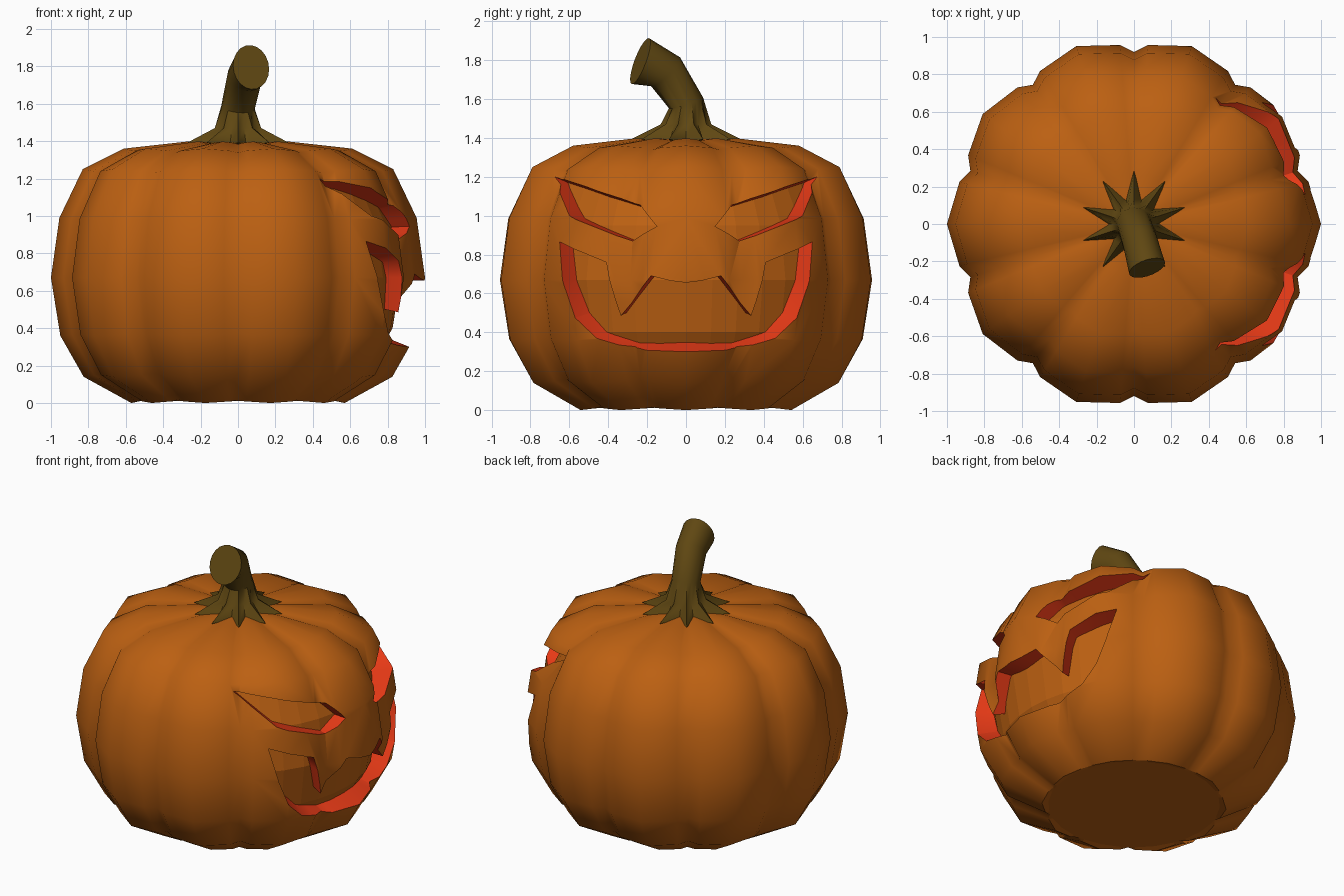
import bpy, bmesh, math
from mathutils import Vector
from mathutils.bvhtree import BVHTree

if "Cube" in bpy.data.objects:
    bpy.data.objects.remove(bpy.data.objects["Cube"])

MID = 0.67  # height of the widest part


def material(name, rgb):
    m = bpy.data.materials.new(name)
    m.diffuse_color = (*rgb, 1)
    m.use_nodes = True
    m.node_tree.nodes["Principled BSDF"].inputs["Base Color"].default_value = m.diffuse_color
    return m


ORANGE = material("pumpkin_orange", (0.50, 0.117, 0.006))
RED = material("glowing_red", (0.80, 0.042, 0.008))
BROWN = material("stem_brown", (0.115, 0.063, 0.006))


def make_object(name, bm, mats):
    bmesh.ops.recalc_face_normals(bm, faces=bm.faces)
    me = bpy.data.meshes.new(name)
    bm.to_mesh(me)
    bm.free()
    for m in mats:
        me.materials.append(m)
    ob = bpy.data.objects.new(name, me)
    bpy.context.collection.objects.link(ob)
    return ob


def loft(rings):
    """Closed solid through equally long point rings."""
    bm = bmesh.new()
    vs = [[bm.verts.new(p) for p in ring] for ring in rings]
    n = len(vs[0])
    for a, b in zip(vs, vs[1:]):
        for i in range(n):
            j = (i + 1) % n
            bm.faces.new((a[i], a[j], b[j], b[i]))
    bm.faces.new(vs[0])
    bm.faces.new(vs[-1])
    return bm


def smooth(ob, angle):
    bpy.ops.object.select_all(action='DESELECT')
    ob.select_set(True)
    bpy.context.view_layer.objects.active = ob
    bpy.ops.object.shade_smooth_by_angle(angle=math.radians(angle))


# ribbed body: radius, height, groove strength
profile = [(0.53, 0.012, 0), (0.57, 0.0, 0.7), (0.825, 0.14, 1), (0.95, 0.36, 1),
           (1.0, 0.67, 1), (0.955, 0.99, 1), (0.83, 1.25, 1), (0.61, 1.36, 0.9),
           (0.27, 1.398, 0.6), (0.06, 1.39, 0)]
rib = [(-18, 0.92), (-13.5, 0.96), (0, 1.0), (13.5, 0.96)]
rings = []
for r, z, g in profile:
    ring = []
    for k in range(10):
        for da, f in rib:
            a = math.radians(36 * k + da)
            s = 1 - (1 - f) * g
            sz = 1 - (1 - f) * g * 0.45
            ring.append((r * s * math.cos(a), r * s * math.sin(a), MID + (z - MID) * sz))
    rings.append(ring)
bm = loft(rings)
tree = BVHTree.FromBMesh(bm)
body = make_object("pumpkin_body", bm, [ORANGE, RED])

# carved face outlines (y, z)
eye = [(0.675, 1.20), (0.45, 1.125), (0.235, 1.055), (0.15, 0.945), (0.275, 0.87),
       (0.44, 0.93), (0.60, 1.0)]
half = [(0.08, 0.665), (0.18, 0.69), (0.335, 0.485), (0.41, 0.76), (0.65, 0.865),
        (0.63, 0.65), (0.57, 0.475), (0.46, 0.37), (0.25, 0.32)]
mouth = [(0, 0.655)] + half + [(0, 0.30)] + [(-y, z) for y, z in reversed(half)]
cuts = [(eye, 0.9), ([(-y, z) for y, z in eye], 0.9), (mouth, MID)]


def carve(outline, apex_z):
    """Cut a hole that narrows towards the pumpkin's middle."""
    apex = Vector((0, 0, apex_z))
    near, far = [], []
    for y, z in outline:
        hit = tree.ray_cast(Vector((2, y, z)), Vector((-1, 0, 0)))[0]
        d = hit - apex
        near.append(apex + d * (0.25 / d.x))
        far.append(apex + d * (1.3 / d.x))
    cbm = loft([near, far])
    for f in cbm.faces:
        f.material_index = 1
    cutter = make_object("cutter", cbm, [ORANGE, RED])
    cutter.hide_render = True
    mod = body.modifiers.new("carve", 'BOOLEAN')
    mod.operation = 'DIFFERENCE'
    mod.solver = 'EXACT'
    mod.object = cutter
    bpy.context.view_layer.objects.active = body
    bpy.ops.object.modifier_apply(modifier=mod.name)
    bpy.data.objects.remove(cutter)


for outline, apex_z in cuts:
    carve(outline, apex_z)
smooth(body, 60)
# crisp edge around the flat underside
for e in body.data.edges:
    if all(body.data.vertices[i].co.z < 0.03 for i in e.vertices):
        e.use_edge_sharp = True

# faceted core behind the carved holes
pts = []
for (r0, z0, _), (r1, z1, _) in zip(profile[1:], profile[2:]):
    pts += [(r0, z0), ((r0 + r1) / 2, (z0 + z1) / 2)]
core_rings = []
for r, z in pts:
    core_rings.append([(0.87 * r * math.cos(i * math.pi / 20),
                        0.87 * r * math.sin(i * math.pi / 20),
                        MID + 0.87 * (z - MID)) for i in range(40)])
make_object("inner_core", loft(core_rings), [ORANGE])

# stem: star-shaped foot, then a bent stalk with a flat end
N = 20


def stem_ring(centre, normal, r_even, r_odd, width=1.0):
    n = Vector(normal).normalized()
    u = (Vector((1, 0, 0)) - n * n.x).normalized()
    v = n.cross(u)
    ring = []
    for i in range(N):
        a = math.radians(18 * i)
        r = r_odd if i % 2 else r_even
        ring.append(Vector(centre) + u * (r * width * math.cos(a)) + v * (r * math.sin(a)))
    return ring


foot = stem_ring((0, 0, 1.38), (0, 0, 1), 0.14, 0.285)
for i in range(1, N, 2):
    foot[i].z = 1.392
stem = make_object("stem", loft([
    foot,
    stem_ring((0, 0, 1.47), (0, 0, 1), 0.105, 0.13),
    stem_ring((0, 0, 1.58), (0.1, -0.3, 0.95), 0.09, 0.092),
    stem_ring((0.035, -0.105, 1.74), (0.25, -0.7, 0.7), 0.105, 0.105, 0.9),
    stem_ring((0.07, -0.235, 1.795), (0.3, -0.92, 0.35), 0.126, 0.126, 0.8),
]), [BROWN])
smooth(stem, 50)
